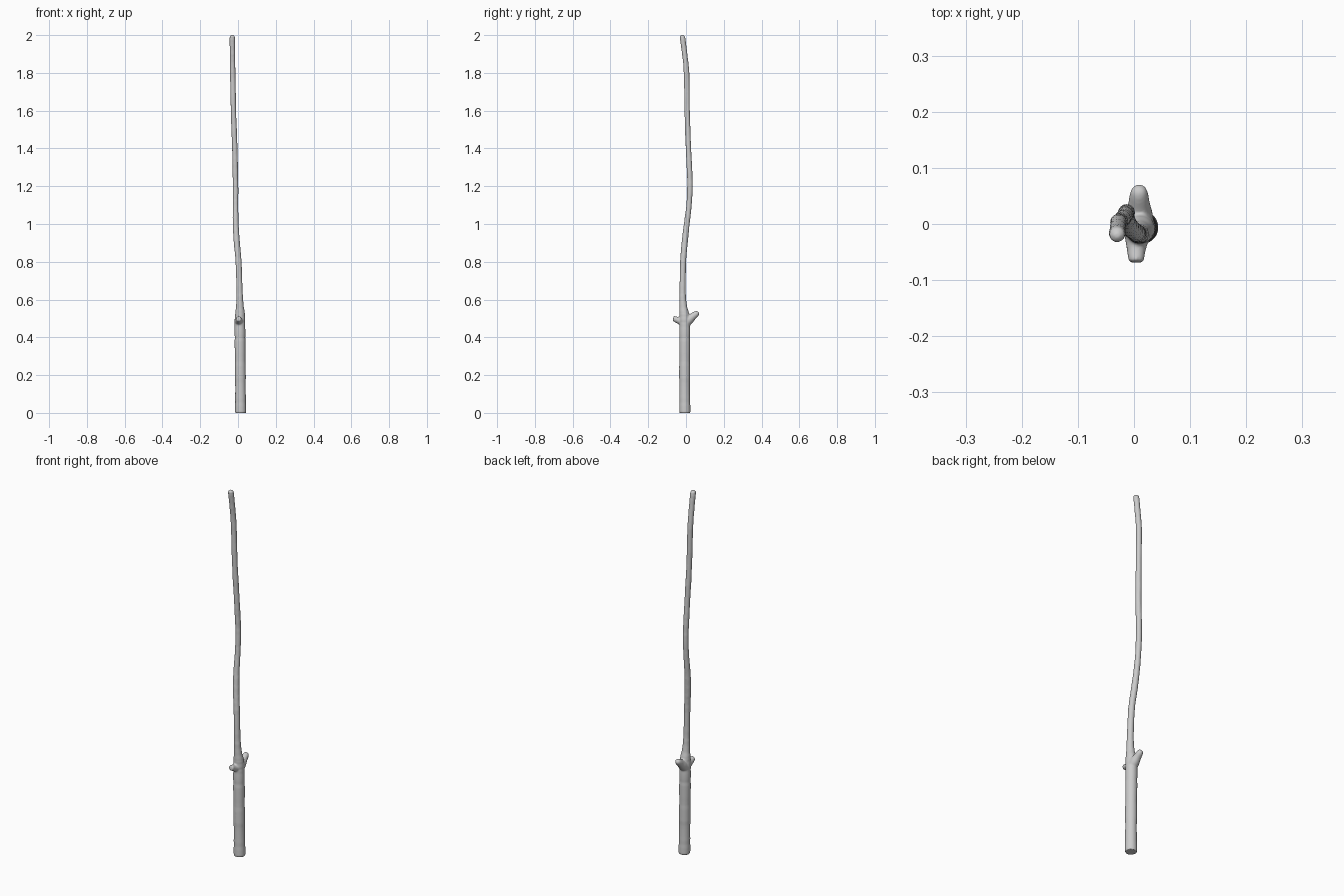
import bpy, bmesh, math, random
from mathutils import Vector

random.seed(4)
SIDES = 20


def catmull(a, b, c, d, t):
    return [0.5 * (2 * q + (r - p) * t + (2 * p - 5 * q + 4 * r - s) * t * t
                   + (3 * q - p - 3 * r + s) * t ** 3) for p, q, r, s in zip(a, b, c, d)]


def tube(bm, keys, steps, wobble=0.0, level=False):
    """Smooth tapered tube through (x, y, z, radius) keys, capped at both ends."""
    pts = []
    for i in range(len(keys) - 1):
        a, d = keys[max(i - 1, 0)], keys[min(i + 2, len(keys) - 1)]
        pts += [catmull(a, keys[i], keys[i + 1], d, k / steps) for k in range(steps)]
    pts.append(list(keys[-1]))
    rings = []
    for i, (x, y, z, r) in enumerate(pts):
        tangent = (Vector(pts[min(i + 1, len(pts) - 1)][:3]) - Vector(pts[max(i - 1, 0)][:3])).normalized()
        if level:
            tangent = Vector((0, 0, 1))
        u = tangent.cross(Vector((1, 0, 0))).normalized()
        v = tangent.cross(u)
        r *= 1 + random.uniform(-wobble, wobble)
        rings.append([bm.verts.new(Vector((x, y, z)) + r * (math.cos(t) * u + math.sin(t) * v))
                      for t in (2 * math.pi * k / SIDES for k in range(SIDES))])
    for lo, hi in zip(rings, rings[1:]):
        for k in range(SIDES):
            j = (k + 1) % SIDES
            bm.faces.new((lo[k], lo[j], hi[j], hi[k]))
    bm.faces.new(rings[0][::-1])
    bm.faces.new(rings[-1])


bm = bmesh.new()

# thick handle flowing into the thin crooked shaft, with a rounded tip
tube(bm, [
    (0.014, -0.006, 0.000, 0.026), (0.014, -0.006, 0.008, 0.029),
    (0.013, -0.007, 0.12, 0.0285), (0.012, -0.007, 0.25, 0.0285),
    (0.011, -0.007, 0.38, 0.0285), (0.010, -0.007, 0.47, 0.0285),
    (0.011, -0.009, 0.52, 0.026), (0.010, -0.015, 0.57, 0.020),
    (0.008, -0.018, 0.65, 0.0165), (0.003, -0.015, 0.80, 0.016),
    (-0.006, -0.007, 0.90, 0.0165), (-0.012, 0.004, 1.00, 0.0155),
    (-0.013, 0.016, 1.10, 0.0145), (-0.013, 0.021, 1.20, 0.0145),
    (-0.015, 0.018, 1.30, 0.0145), (-0.017, 0.013, 1.40, 0.0145),
    (-0.024, 0.006, 1.60, 0.0145), (-0.028, 0.003, 1.80, 0.0145),
    (-0.029, -0.007, 1.90, 0.0145), (-0.030, -0.018, 1.985, 0.0145),
    (-0.030, -0.019, 1.995, 0.011), (-0.030, -0.020, 2.001, 0.005),
], 6, 0.03, True)

# larger branch stub rising at the back
tube(bm, [(0.009, -0.010, 0.470, 0.027), (0.009, 0.015, 0.492, 0.025),
          (0.009, 0.036, 0.510, 0.0195), (0.009, 0.053, 0.523, 0.0165),
          (0.009, 0.063, 0.530, 0.012), (0.009, 0.067, 0.533, 0.005)], 4)

# smaller broken stub at the front
tube(bm, [(0.006, 0.000, 0.480, 0.026), (0.005, -0.028, 0.487, 0.021),
          (0.004, -0.048, 0.493, 0.0165), (0.004, -0.064, 0.499, 0.014),
          (0.004, -0.068, 0.500, 0.011)], 4)

bmesh.ops.recalc_face_normals(bm, faces=bm.faces)
mesh = bpy.data.meshes.new("wooden_stick")
bm.to_mesh(mesh)
bm.free()
stick = bpy.data.objects.new("wooden_stick", mesh)
bpy.context.collection.objects.link(stick)

# fuse the stubs into the trunk and soften the joints
fuse = stick.modifiers.new("fuse", 'REMESH')
fuse.mode = 'VOXEL'
fuse.voxel_size = 0.004
fuse.use_smooth_shade = True
soft = stick.modifiers.new("soften", 'SMOOTH')
soft.factor = 0.5
soft.iterations = 3
